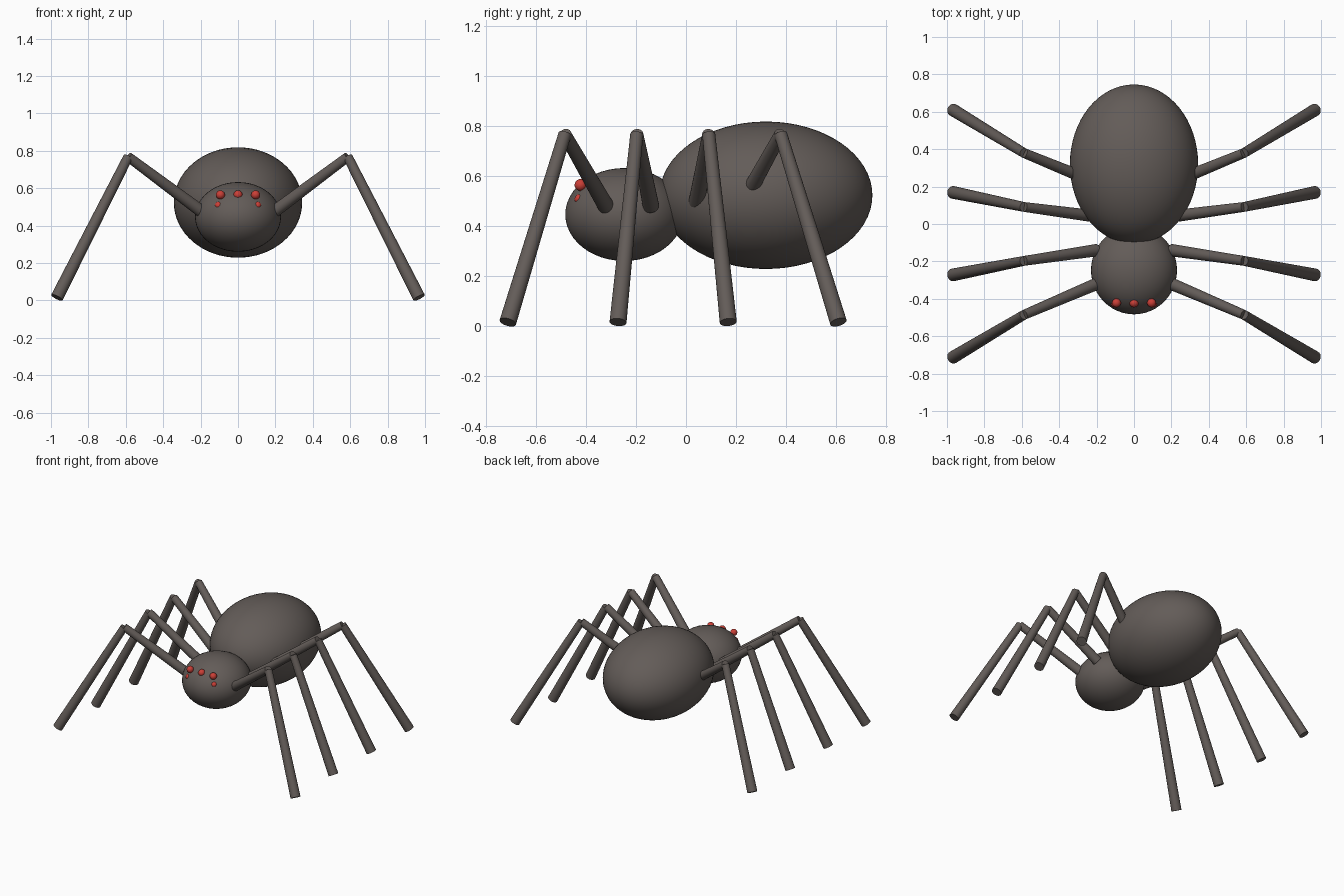
import bpy
import math
from mathutils import Vector

cube = bpy.data.objects.get("Cube")
if cube:
    bpy.data.objects.remove(cube, do_unlink=True)


def material(name, rgb):
    mat = bpy.data.materials.new(name)
    mat.use_nodes = True
    mat.diffuse_color = (*rgb, 1)
    mat.node_tree.nodes["Principled BSDF"].inputs["Base Color"].default_value = (*rgb, 1)
    return mat


grey = material("dark_grey", (0.125, 0.107, 0.098))
red = material("eye_red", (0.6, 0.05, 0.038))


def finish(name, mat):
    obj = bpy.context.object
    obj.name = name
    obj.data.materials.append(mat)
    bpy.ops.object.shade_smooth_by_angle(angle=math.radians(40))
    return obj


def ellipsoid(name, center, radii, mat, segments=48):
    # Poles point along the y axis
    bpy.ops.mesh.primitive_uv_sphere_add(segments=segments, ring_count=segments // 2,
                                         radius=1, location=center,
                                         rotation=(math.pi / 2, 0, 0))
    bpy.context.object.scale = (radii[0], radii[2], radii[1])
    return finish(name, mat)


def limb(name, start, end, r_start, r_end):
    start, end = Vector(start), Vector(end)
    axis = end - start
    bpy.ops.mesh.primitive_cone_add(vertices=24, radius1=r_start, radius2=r_end,
                                    depth=axis.length, location=(start + end) / 2,
                                    rotation=axis.to_track_quat('Z', 'Y').to_euler())
    return finish(name, grey)


# Body
ellipsoid("abdomen", (0, 0.32, 0.524), (0.343, 0.426, 0.295), grey, 64)
ellipsoid("head", (0, -0.247, 0.447), (0.23, 0.236, 0.186), grey, 48)

# Eyes: an upper row of three and a sunken lower pair
for name, x in (("right", -0.094), ("middle", 0), ("left", 0.094)):
    ellipsoid("upper_eye_" + name, (x, -0.422, 0.565), (0.024,) * 3, red, 20)
for name, s in (("right", -1), ("left", 1)):
    ellipsoid("lower_eye_" + name, (s * 0.103, -0.425, 0.508), (0.021,) * 3, red, 20)

# Legs: hip, knee and foot spread evenly from front to back
for side, s in (("right", -1), ("left", 1)):
    for i in range(4):
        hip = (s * 0.2, -0.32 + 0.18 * i, 0.48)
        knee = (s * 0.587, -0.485 + 0.288 * i, 0.768)
        foot = (s * 0.968, -0.713 + 0.441 * i, 0.016)
        limb(f"upper_leg_{side}_{i + 1}", hip, knee, 0.033, 0.026)
        limb(f"lower_leg_{side}_{i + 1}", knee, foot, 0.026, 0.034)
